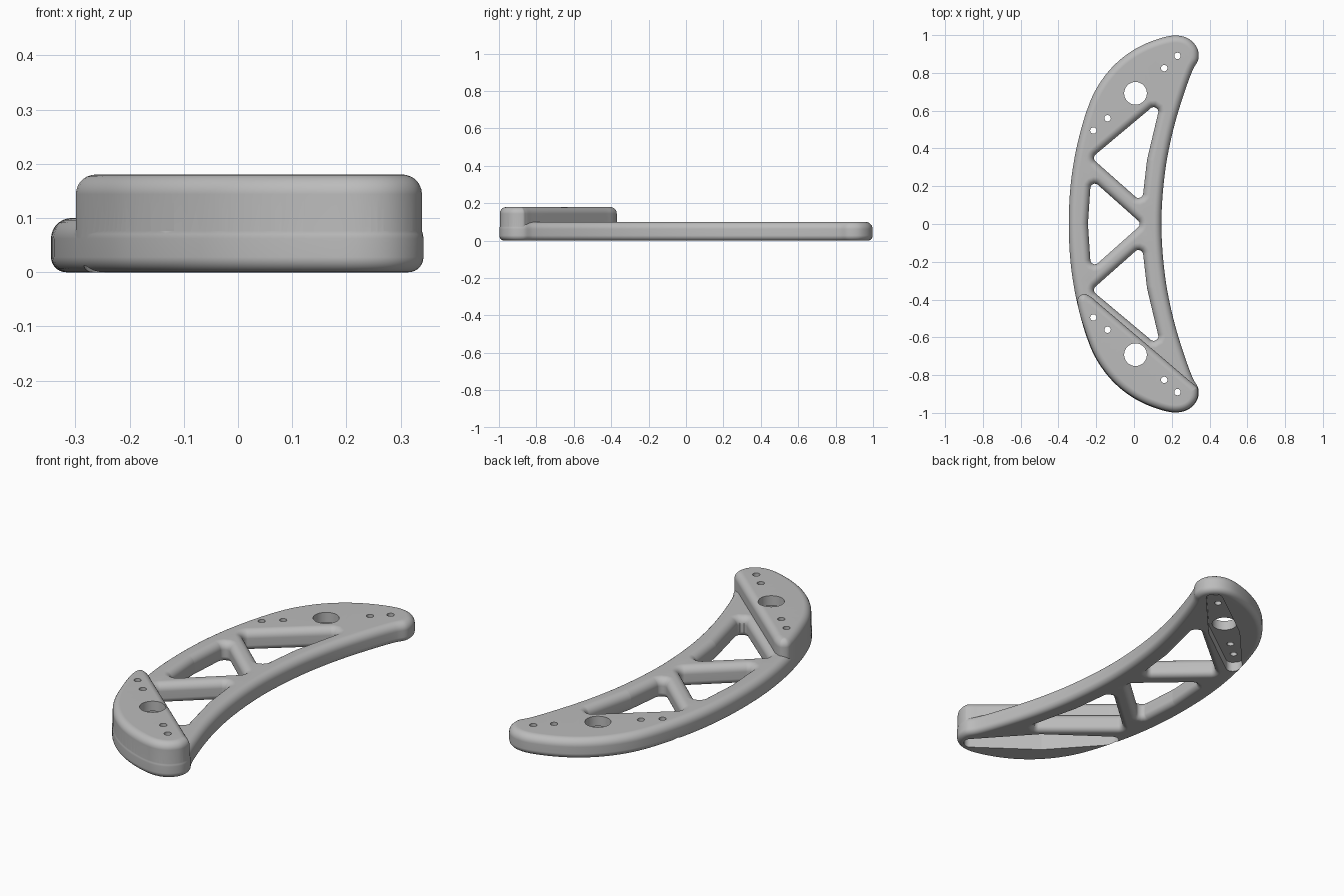
import bpy, bmesh, math
from mathutils import Vector

cube = bpy.data.objects.get("Cube")
if cube:
    bpy.data.objects.remove(cube)

grey = bpy.data.materials.new("satin grey")
grey.use_nodes = True
grey.diffuse_color = (0.5, 0.5, 0.5, 1)
grey.node_tree.nodes["Principled BSDF"].inputs["Base Color"].default_value = (0.5, 0.5, 0.5, 1)


def spline(pts, steps=6):
    """Closed centripetal spline through the points."""
    p = [Vector(q) for q in pts]
    out = []
    for i in range(len(p)):
        a, b, c, d = (p[(i + k - 1) % len(p)] for k in range(4))
        t0 = 0
        t1 = t0 + (b - a).length ** 0.5
        t2 = t1 + (c - b).length ** 0.5
        t3 = t2 + (d - c).length ** 0.5

        def mix(u, v, s, e, t):
            return u.lerp(v, (t - s) / (e - s))

        for k in range(steps):
            t = t1 + (t2 - t1) * k / steps
            ab, bc, cd = mix(a, b, t0, t1, t), mix(b, c, t1, t2, t), mix(c, d, t2, t3, t)
            out.append(mix(mix(ab, bc, t0, t2, t), mix(bc, cd, t1, t3, t), t1, t2, t))
    return out


def rounded(pts, r, steps=7):
    """Polygon with every corner replaced by an arc."""
    p = [Vector(q) for q in pts]
    out = []
    for i, q in enumerate(p):
        d1 = (p[i - 1] - q).normalized()
        d2 = (p[(i + 1) % len(p)] - q).normalized()
        half = d1.angle(d2) / 2
        centre = q + (d1 + d2).normalized() * r / math.sin(half)
        reach = r / math.tan(half)
        a, b = q + d1 * reach - centre, q + d2 * reach - centre
        out += [centre + a.lerp(b, k / steps).normalized() * r for k in range(steps + 1)]
    return out


def circle(x, y, r, n):
    return [Vector((x + r * math.cos(math.tau * k / n), y + r * math.sin(math.tau * k / n)))
            for k in range(n)]


def mirrored(pts):
    return [(x, -y) for x, y in pts]


def inset(pts, d):
    """Move a loop inward by d (outward if d is negative)."""
    area = sum(pts[i - 1].cross(q) for i, q in enumerate(pts))
    side = 1 if area > 0 else -1
    out = []
    for i, q in enumerate(pts):
        t = (q - pts[i - 1]).normalized() + (pts[(i + 1) % len(pts)] - q).normalized()
        n = Vector((t.y, -t.x)).normalized() * side
        out.append(q - n * d)
    return out


def fillet_levels(z0, z1, low, high, n=7):
    """Heights and insets of a wall with rounded lower and upper edges."""
    arc = [math.pi / 2 * k / n for k in range(n + 1)]
    return ([(z0 + low * (1 - math.cos(a)), low * (1 - math.sin(a))) for a in arc]
            + [(z1 - high * (1 - math.sin(a)), high * (1 - math.cos(a))) for a in arc])


def loft(name, outer, levels, windows=()):
    """Solid from one outline and its windows, carried through the levels."""
    bm = bmesh.new()
    caps = [[], []]
    for loop, sign in [(outer, 1)] + [(w, -1) for w in windows]:
        rings = []
        for z, d in levels:
            flat = inset(loop, sign * d) if d else loop
            rings.append([bm.verts.new((q.x, q.y, z)) for q in flat])
        for low, high in zip(rings, rings[1:]):
            for i in range(len(loop)):
                bm.faces.new((low[i - 1], low[i], high[i], high[i - 1]))
        for cap, ring in zip(caps, (rings[0], rings[-1])):
            cap += [bm.edges.get((ring[i - 1], ring[i])) for i in range(len(ring))]
    for cap in caps:
        bmesh.ops.triangle_fill(bm, use_beauty=True, edges=cap, normal=(0, 0, 1))
    bmesh.ops.recalc_face_normals(bm, faces=bm.faces)
    mesh = bpy.data.meshes.new(name)
    bm.to_mesh(mesh)
    bm.free()
    mesh.materials.append(grey)
    obj = bpy.data.objects.new(name, mesh)
    bpy.context.collection.objects.link(obj)
    return obj


# Crescent outline: one half, mirrored
half = [(-0.336, 0.2), (-0.305, 0.4), (-0.25, 0.6), (-0.2, 0.715), (-0.12, 0.825),
        (-0.02, 0.91), (0.1, 0.97), (0.22, 0.998), (0.29, 0.98), (0.335, 0.93),
        (0.34, 0.87), (0.313, 0.82), (0.268, 0.7), (0.208, 0.5), (0.165, 0.28)]
outline = spline([(-0.345, 0)] + half + [(0.145, 0)] + mirrored(half)[::-1])

# Truss windows
tri = [(-0.225, 0.35), (0.043, 0.113), (0.069, 0.34), (0.145, 0.66)]
middle = [(-0.228, 0.24), (-0.244, 0), (-0.228, -0.24), (0.042, 0)]
windows = [rounded(w, 0.024) for w in (tri, mirrored(tri), middle)]
frame = loft("truss_frame", outline, fillet_levels(0, 0.1, 0.028, 0.038), windows)

# Raised pad over the front end
pad_edge = [(-0.302, -0.415), (-0.295, -0.385), (-0.265, -0.367), (-0.225, -0.385),
            (-0.18, -0.423), (0, -0.576), (0.2, -0.746), (0.29, -0.823), (0.325, -0.852)]
pad_outline = inset(spline(pad_edge + mirrored(half)[10:1:-1]), 0.003)
pad = loft("raised_pad", pad_outline, fillet_levels(0.03, 0.18, 0.004, 0.036))

# Cutters: arm-shaped pocket below each end, hub hole and four screw holes
tools = [(pad, 'UNION')]
arm = [(0.375, 0.036), (0, 0.075), (-0.375, 0.036), (-0.375, -0.036), (0, -0.075), (0.375, -0.036)]
along = Vector((0.445, 0.4)).normalized()
across = Vector((-along.y, along.x))
for side, depth in ((1, 0.05), (-1, 0.13)):
    flip = Vector((1, side))
    shape = [(Vector((0.008, 0.69)) + along * q.x + across * q.y) * flip
             for q in rounded(arm, 0.032)]
    tools.append((loft("pocket_cutter", shape, [(-0.1, 0), (depth, 0)]), 'DIFFERENCE'))
    holes = [(0.008, 0.692, 0.06, 48)]
    holes += [(x, y, 0.017, 20) for x, y in
              ((-0.215, 0.495), (-0.14, 0.56), (0.16, 0.825), (0.23, 0.89))]
    for x, y, r, n in holes:
        drill = loft("hole_cutter", circle(x, y * side, r, n), [(-0.15, 0), (0.3, 0)])
        tools.append((drill, 'DIFFERENCE'))

for tool, operation in tools:
    tool.hide_render = True
    mod = frame.modifiers.new("join" if operation == 'UNION' else "cut", 'BOOLEAN')
    mod.object, mod.operation, mod.solver = tool, operation, 'EXACT'

# Bake the cuts, drop the helpers and smooth the rounded edges
bpy.context.view_layer.update()
graph = bpy.context.evaluated_depsgraph_get()
baked = bpy.data.meshes.new_from_object(frame.evaluated_get(graph))
frame.modifiers.clear()
frame.data = baked
for tool, _ in tools:
    bpy.data.objects.remove(tool)
baked.materials.clear()
baked.materials.append(grey)
for face in baked.polygons:
    face.material_index = 0

bpy.ops.object.select_all(action='DESELECT')
frame.select_set(True)
bpy.context.view_layer.objects.active = frame
bpy.ops.object.shade_smooth_by_angle(angle=math.radians(32))
weighted = frame.modifiers.new("even_shading", 'WEIGHTED_NORMAL')
weighted.keep_sharp = True
